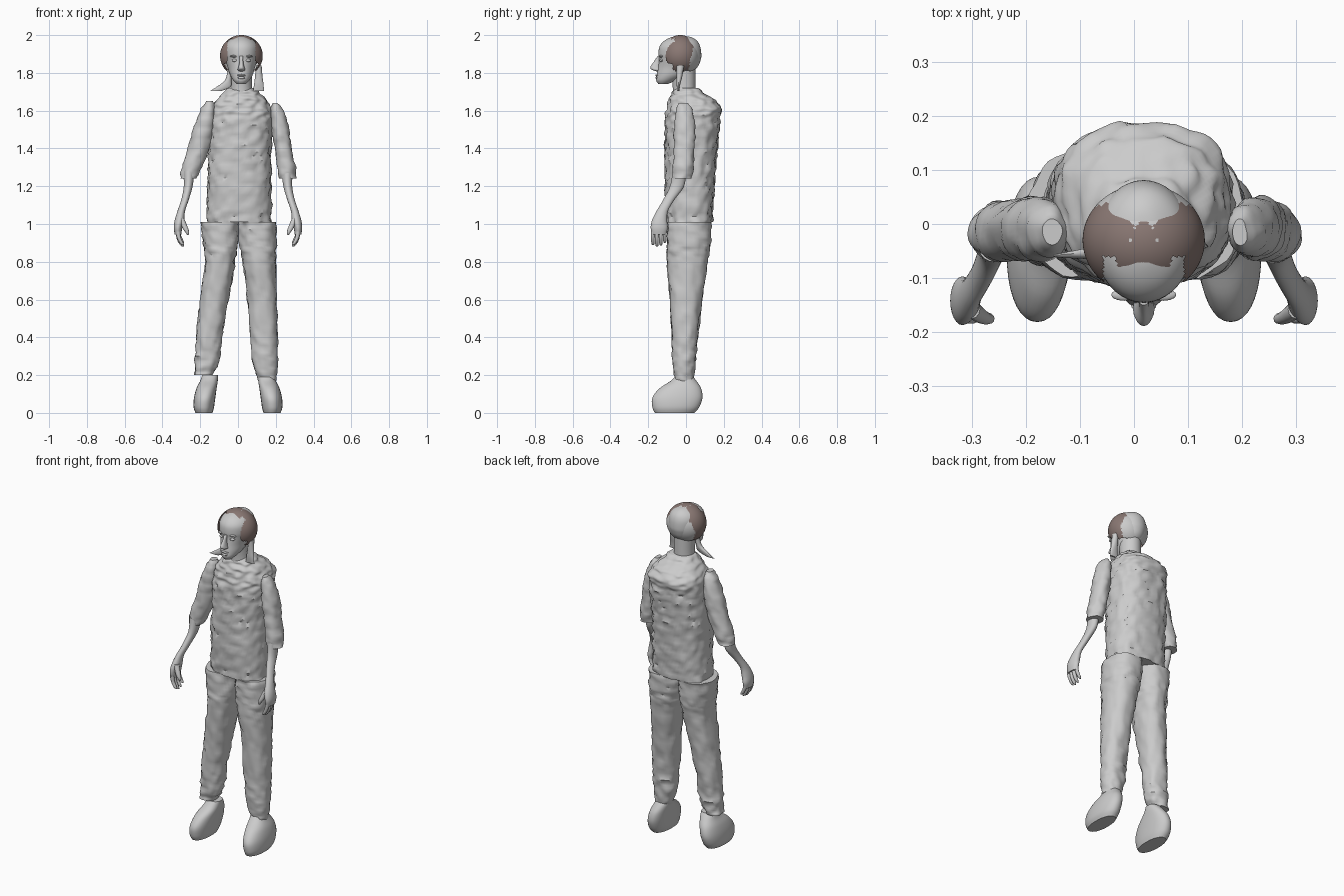
import bpy
import bmesh
import math
from mathutils import Matrix, Vector, noise

cube = bpy.data.objects.get("Cube")
if cube:
    bpy.data.objects.remove(cube, do_unlink=True)

CM = 0.01          # all part sizes below are in hundredths of a unit
MID = 1.8          # centre line of the head
parts = []


def make_material(name, colour):
    mat = bpy.data.materials.new(name)
    mat.use_nodes = True
    mat.diffuse_color = (*colour, 1)
    mat.node_tree.nodes["Principled BSDF"].inputs["Base Color"].default_value = (*colour, 1)
    return mat


grey = make_material("plain grey", (0.6, 0.6, 0.6))
brown = make_material("hair brown", (0.25, 0.185, 0.17))


def finish(name, bm, *materials):
    """Turn a bmesh into a scene object."""
    bmesh.ops.recalc_face_normals(bm, faces=bm.faces[:])
    mesh = bpy.data.meshes.new(name)
    bm.to_mesh(mesh)
    bm.free()
    for mat in materials:
        mesh.materials.append(mat)
    obj = bpy.data.objects.new(name, mesh)
    bpy.context.collection.objects.link(obj)
    parts.append(obj)
    return obj


def spline(a, b, c, d, t):
    """Smooth interpolation from b to c."""
    return b + 0.5 * t * (c - a + t * (2*a - 5*b + 4*c - d + t * (3*(b - c) + d - a)))


def loft(name, rings, flip=1, sides=32, steps=5, square=2.0, bump=0.0):
    """Skin level rings given as (x min, x max, y min, y max, z)."""
    path = []
    for i in range(len(rings) - 1):
        around = [rings[max(i - 1, 0)], rings[i], rings[i + 1], rings[min(i + 2, len(rings) - 1)]]
        for s in range(steps):
            path.append([spline(*values, s / steps) for values in zip(*around)])
    path.append(rings[-1])

    bm = bmesh.new()
    loops = []
    for x0, x1, y0, y1, z in path:
        loop = []
        for k in range(sides):
            angle = math.tau * k / sides
            c, s = math.cos(angle), math.sin(angle)
            px = math.copysign(abs(c) ** (2 / square), c)
            py = math.copysign(abs(s) ** (2 / square), s)
            x = (x0 + x1) / 2 + px * (x1 - x0) / 2
            y = (y0 + y1) / 2 + py * (y1 - y0) / 2
            # soft cloth wrinkles
            wave = bump * noise.noise(Vector((x, y, z * 1.6)) * 0.25)
            loop.append(bm.verts.new(Vector(((x + c * wave) * flip, y + s * wave, z)) * CM))
        loops.append(loop)
    for low, high in zip(loops, loops[1:]):
        for k in range(sides):
            n = (k + 1) % sides
            bm.faces.new((low[k], low[n], high[n], high[k]))
    bm.faces.new(loops[0])
    bm.faces.new(loops[-1])
    return finish(name, bm, grey)


def ball(name, centre, radii):
    bm = bmesh.new()
    place = Matrix.Translation(Vector(centre) * CM) @ Matrix.Diagonal((*[r * CM for r in radii], 1))
    bmesh.ops.create_uvsphere(bm, u_segments=20, v_segments=12, radius=1, matrix=place)
    return finish(name, bm, grey)


# Shirt and neck
loft("shirt", [
    (-16.5, 17.5, -10, 14, 101), (-16, 17.5, -11, 15, 120), (-15.5, 17.5, -11, 16.5, 140),
    (-14.5, 18, -11, 18, 155), (-14, 17.5, -10, 18.7, 161), (-11.5, 15, -9, 15.5, 165.5),
    (-8, 11.5, -7.5, 10, 169), (-5, 9, -5, 6, 172)],
    sides=64, steps=9, square=2.5, bump=1.4)
loft("neck", [(-5, 8.5, -7.5, 5, 164), (-4, 7.5, -7, 5, 172), (-4, 7.5, -8, 5, 182)])

# Trouser legs
loft("right_trouser_leg", [
    (-19.5, 0.5, -10, 13.5, 101), (-18.5, 0, -10, 13, 90), (-17.5, -1.5, -10, 11.5, 80),
    (-20, -5, -8.5, 8.5, 60), (-22, -8.5, -7.5, 6, 40), (-23, -10, -7, 5, 27),
    (-23, -14, -6, 4, 20)], sides=40, steps=7, square=2.3, bump=1)
loft("left_trouser_leg", [
    (0, 20, -10, 13.5, 101), (0.5, 20.5, -10, 13, 90), (2.5, 20, -10, 11.5, 80),
    (5, 20.5, -8.5, 8.5, 60), (6.5, 21, -7.5, 6, 40), (7.5, 21, -7, 5, 27),
    (11, 20, -6, 4, 17)], sides=40, steps=7, square=2.3, bump=1)

# Sleeves
loft("right_sleeve", [
    (-17, -13, -4, 1, 165), (-20, -12, -6, 4, 160), (-24, -12.5, -6.5, 5, 150),
    (-26.5, -15, -6.5, 4.5, 140), (-30, -19, -7, 4, 130), (-30.5, -22, -7, 3, 124)], bump=0.8)
loft("left_sleeve", [
    (18, 21, -4, 1, 164), (17.5, 24, -5.5, 3.5, 160), (18, 27, -6.5, 5, 150),
    (19.5, 28.5, -6.5, 4.5, 140), (21, 30.5, -7, 4, 130), (22, 31, -7, 3, 124)], bump=0.8)

# Forearms, hands and shoes, the same on both sides
for side, flip in (("left", 1), ("right", -1)):
    loft(side + "_forearm_and_palm", [
        (23, 29, -7, 0, 128), (24, 28.7, -8.5, -1, 120), (26, 30, -12, -6, 113),
        (28, 32, -15.5, -9.5, 107), (28.5, 33.5, -18, -10, 102), (29.5, 34, -18.7, -9.7, 98),
        (30, 33.5, -18, -10.5, 94.5)], flip, sides=24)
    for i, finger in enumerate(("index", "middle", "ring", "little")):
        y = -17.5 + i * 2.1
        drop = (0.8, 0, 0.5, 2)[i]
        loft(f"{side}_{finger}_finger", [
            (30.5, 33, y - 1.1, y + 1.1, 96), (30.2, 32.4, y - 1, y + 1, 92 + drop),
            (28.8, 30.8, y - 0.9, y + 0.9, 89 + drop), (28.5, 29.5, y - 0.4, y + 0.4, 88 + drop)],
            flip, sides=10, steps=3)
    loft(side + "_thumb", [
        (28.5, 31.5, -17.5, -14, 103), (26.5, 29.5, -18.5, -16, 98),
        (25.8, 27.8, -18.5, -16.5, 95.5), (26.2, 27, -18, -17, 94.3)], flip, sides=12, steps=3)
    loft(side + "_shoe", [
        (13.5, 22.5, -16.5, 4.5, 0), (12.7, 23.5, -17.8, 7, 3), (12, 23.3, -17.8, 8.7, 8),
        (11.3, 22, -14, 8, 13), (10.7, 20, -8, 5.5, 17), (10.5, 19, -5, 3, 20)],
        flip, sides=36, square=2.2)

# Head
loft("head", [
    (-0.5, 4, -14.5, -10, 174), (-2.5, 6, -15.8, -5, 176), (-4.2, 7.8, -15.5, 1, 179),
    (-5.5, 9, -14.8, 6, 183), (-6.8, 10.4, -14.3, 7.8, 187), (-7.3, 10.9, -14.6, 8.1, 190),
    (-7, 10.6, -14, 7.5, 194), (-5, 8.6, -11.5, 5.8, 197), (-1.5, 5, -7.5, 2.5, 199),
    (1.3, 2.3, -3.5, -2.5, 199.5)], sides=40)

# Face
loft("nose", [
    (0.8, 2.8, -15.5, -13, 180.8), (-0.2, 3.8, -18, -13, 181.6), (0.2, 3.4, -18.9, -13, 183),
    (0.8, 2.8, -17, -13, 186), (0.8, 2.8, -15, -13, 189)], sides=16, steps=4)
ball("upper_lip", (MID, -15.2, 178.7), (2.3, 1, 0.6))
ball("lower_lip", (MID, -15.2, 177.4), (2, 1, 0.7))
for side, flip in (("left", 1), ("right", -1)):
    ball(side + "_eye", (MID + 3.4 * flip, -13, 186.6), (1.7, 1, 0.8))
    ball(side + "_brow", (MID + 3.6 * flip, -13.1, 188.8), (2.4, 1.1, 0.6))

# Loose locks of hair beside the neck
loft("right_hair_lock", [
    (-5.5, -3.5, -6, -3, 181), (-7, -3.5, -6.5, -3.5, 176), (-11.5, -4, -6.5, -4.5, 172.5),
    (-15, -9, -6.3, -5.3, 170.3)], sides=16)
loft("left_hair_lock", [
    (9.5, 12.5, -5, -1, 184), (9, 13, -5, -2, 178), (8.5, 13.5, -5, -3, 174),
    (8, 13.8, -4.6, -3.6, 170.5)], sides=16)

# Hair shell, open over the face, with a grey parting and a grey back
bm = bmesh.new()
shape = Matrix.Translation((0.018, -0.03, 1.89)) @ Matrix.Diagonal((0.113, 0.103, 0.11, 1))
bmesh.ops.create_uvsphere(bm, u_segments=96, v_segments=64, radius=1, matrix=shape)
gone = []
for face in bm.faces:
    x, y, z = face.calc_center_median()
    x = abs(x - 0.018)
    ragged = 0.008 * noise.noise(Vector((x, y, z)) * 90)
    over_face = y < -0.06 and x < 0.075 and z < 1.965 + 0.25 * x + ragged
    hem = 1.85 if y < -0.07 else 1.81
    if over_face or z < hem + ragged:
        gone.append(face)
    in_parting = x < 0.02 + ragged
    in_patch = (x / 0.023) ** 2 + ((y + 0.045) / 0.05) ** 2 < 1
    at_back = y > 0.03 + 0.2 * (z - 1.9) + ragged
    face.material_index = 1 if at_back or (in_parting and not in_patch) else 0
bmesh.ops.delete(bm, geom=gone, context="FACES")
finish("hair", bm, brown, grey)

# Smooth shading with crisp hems
bpy.ops.object.select_all(action="DESELECT")
for obj in parts:
    obj.select_set(True)
bpy.context.view_layer.objects.active = parts[0]
bpy.ops.object.shade_smooth_by_angle(angle=math.radians(40))
